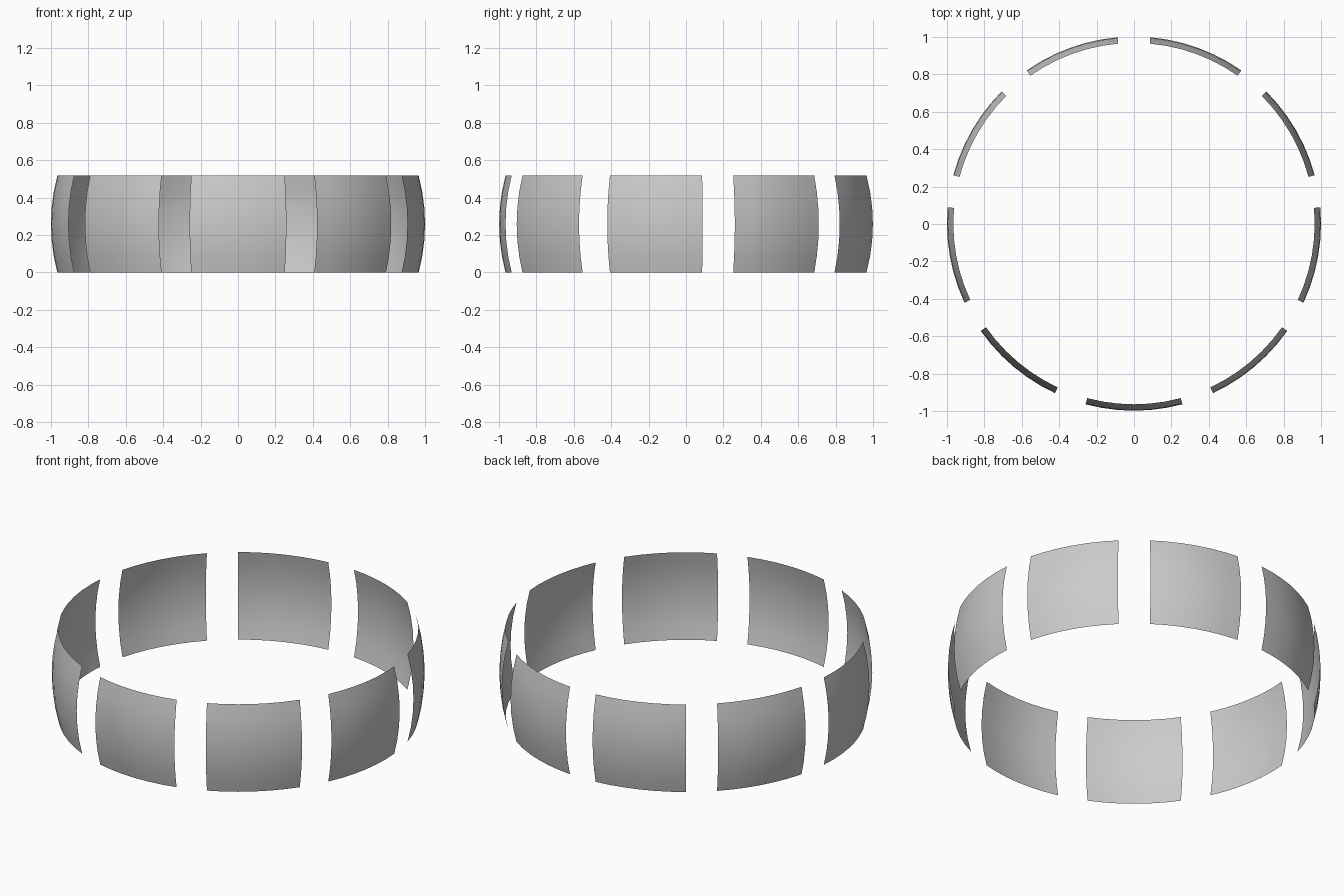
import bpy
from math import sin, cos, radians

if "Cube" in bpy.data.objects:
    bpy.data.objects.remove(bpy.data.objects["Cube"])

COUNT = 9        # panels around the ring
HALF = 15        # half of each panel's angular width and height, degrees
SEG = 6          # grid divisions per panel side
BASE = sin(radians(HALF))


def sphere_point(lon, lat):
    a, b = radians(lon), radians(lat)
    return (cos(b) * cos(a), cos(b) * sin(a) + 0.002, sin(b) + BASE)


# Thin curved panel cut from a unit sphere, centred on a compass direction
def curved_panel(name, centre):
    step = 2 * HALF / SEG
    n = SEG + 1
    verts = [sphere_point(centre - HALF + i * step, -HALF + j * step)
             for j in range(n) for i in range(n)]
    faces = [(j * n + i, j * n + i + 1, (j + 1) * n + i + 1, (j + 1) * n + i)
             for j in range(SEG) for i in range(SEG)]
    mesh = bpy.data.meshes.new(name)
    mesh.from_pydata(verts, [], faces)
    mesh.shade_smooth()
    obj = bpy.data.objects.new(name, mesh)
    bpy.context.collection.objects.link(obj)
    return obj


# Ring of evenly spaced panels, the first facing the front
for k in range(COUNT):
    curved_panel(f"curved_panel_{k + 1}", -90 + k * 360 / COUNT)
